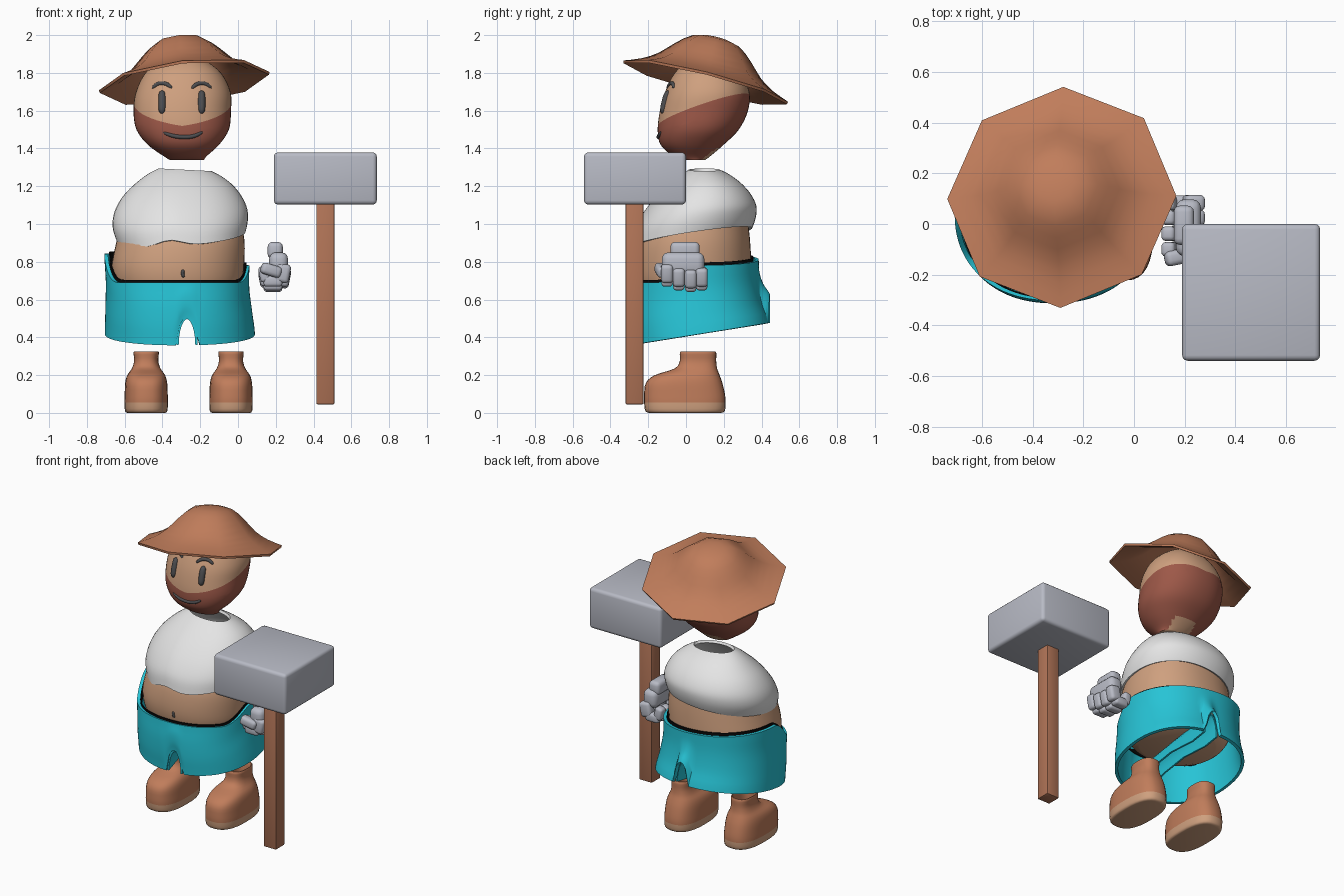
import bpy, bmesh, math
from mathutils import Vector, Matrix
from mathutils.bvhtree import BVHTree

if "Cube" in bpy.data.objects:
    bpy.data.objects.remove(bpy.data.objects["Cube"])


def mat(name, r, g, b):
    m = bpy.data.materials.new(name)
    m.diffuse_color = (r, g, b, 1)
    m.use_nodes = True
    m.node_tree.nodes["Principled BSDF"].inputs["Base Color"].default_value = m.diffuse_color
    return m


LEATHER = mat("leather brown", .53, .205, .105)
WOOD = mat("wood brown", .44, .175, .095)
SKIN = mat("skin", .62, .35, .21)
BEARD = mat("beard red brown", .34, .098, .065)
WHITE = mat("white cloth", .78, .78, .78)
TEAL = mat("teal cloth", .02, .55, .67)
STEEL = mat("steel grey", .48, .495, .56)
DARK = mat("dark grey", .075, .075, .08)
BLACK = mat("black", .003, .003, .003)


def make(name, bm, mats, thick=0, angle=40):
    me = bpy.data.meshes.new(name)
    bm.to_mesh(me)
    bm.free()
    ob = bpy.data.objects.new(name, me)
    bpy.context.collection.objects.link(ob)
    for m in mats:
        me.materials.append(m)
    bpy.ops.object.select_all(action='DESELECT')
    ob.select_set(True)
    bpy.context.view_layer.objects.active = ob
    if thick:
        mod = ob.modifiers.new("thickness", 'SOLIDIFY')
        mod.thickness = thick
        bpy.ops.object.modifier_apply(modifier=mod.name)
    bpy.ops.object.shade_smooth_by_angle(angle=math.radians(angle))
    return ob


def spline(rings, sub):
    """Smooth in-between rings (Catmull-Rom)."""
    out = []
    for i in range(len(rings) - 1):
        p = [rings[max(0, min(len(rings) - 1, i + k))] for k in (-1, 0, 1, 2)]
        for j in range(sub):
            t = j / sub
            out.append([.5 * (2 * b + (c - a) * t + (2 * a - 5 * b + 4 * c - d) * t * t
                              + (3 * b - a - 3 * c + d) * t ** 3) for a, b, c, d in zip(*p)])
    return out + [rings[-1]]


def loft(rings, n=48, p=2.2, sub=4, bottom=False, top=False, zf=None):
    """Rings are (z, x0, x1, y0, y1), listed from bottom to top."""
    bm = bmesh.new()
    rings = spline(rings, sub)
    loops = []
    for k, (z, x0, x1, y0, y1) in enumerate(rings):
        loop = []
        for i in range(n):
            a = 2 * math.pi * i / n
            c, s = math.cos(a), math.sin(a)
            x = (x0 + x1) / 2 + (x1 - x0) / 2 * math.copysign(abs(c) ** (2 / p), c)
            y = (y0 + y1) / 2 + (y1 - y0) / 2 * math.copysign(abs(s) ** (2 / p), s)
            zz = zf(x, y, z, k / (len(rings) - 1)) if zf else z
            loop.append(bm.verts.new((x, y, zz)))
        loops.append(loop)
    for a, b in zip(loops, loops[1:]):
        for i in range(n):
            j = (i + 1) % n
            bm.faces.new((a[i], a[j], b[j], b[i]))
    if bottom:
        bm.faces.new(loops[0][::-1])
    if top:
        bm.faces.new(loops[-1])
    return bm


def box(name, center, size, bevel, m, rot=(0, 0, 0), seg=3):
    bm = bmesh.new()
    bmesh.ops.create_cube(bm, size=1)
    bmesh.ops.scale(bm, vec=size, verts=bm.verts)
    bmesh.ops.bevel(bm, geom=bm.edges[:], offset=bevel, segments=seg, profile=.5, affect='EDGES')
    ob = make(name, bm, [m])
    ob.location, ob.rotation_euler = center, rot
    return ob


def stroke(name, tree, pts, width, m):
    """Rounded line laid on the front of a surface."""
    cu = bpy.data.curves.new(name, 'CURVE')
    cu.dimensions, cu.bevel_depth, cu.bevel_resolution, cu.use_fill_caps = '3D', width, 3, True
    pts = spline(pts, 5)
    sp = cu.splines.new('POLY')
    sp.points.add(len(pts) - 1)
    for i, (x, z) in enumerate(pts):
        hit = tree.ray_cast(Vector((x, -2, z)), Vector((0, 1, 0)))[0]
        sp.points[i].co = (x, hit.y + .15 * width, z, 1)
        t = 2 * i / (len(pts) - 1) - 1
        sp.points[i].radius = max(.3, (1 - t ** 4) ** .5)
    ob = bpy.data.objects.new(name, cu)
    cu.materials.append(m)
    bpy.context.collection.objects.link(ob)


def smooth(a, b, v):
    t = max(0, min(1, (v - a) / (b - a)))
    return t * t * (3 - 2 * t)


# Hat: eight-sided, tilted back and to one side
bm = loft([(0, -.455, .455, -.45, .45), (.035, -.36, .36, -.36, .36), (.085, -.28, .28, -.28, .28),
           (.16, -.205, .205, -.205, .205), (.222, -.125, .125, -.125, .125),
           (.24, -.03, .03, -.03, .03)], n=8, p=2, sub=2, top=True)
tilt = Vector((0, 0, 1)).rotation_difference(Vector((-.112, .253, 1))).to_matrix().to_4x4()
bmesh.ops.transform(bm, matrix=Matrix.Translation((-.285, .105, 1.756)) @ tilt, verts=bm.verts)
make("hat", bm, [LEATHER], .015, 60)

# Head, cut along a beard line that rises to the sides and back
bm = loft([(1.338, -.36, -.18, -.02, .1), (1.36, -.395, -.165, -.07, .13), (1.42, -.478, -.1, -.135, .2),
           (1.50, -.538, -.048, -.15, .28), (1.60, -.553, -.037, -.138, .328),
           (1.70, -.54, -.04, -.11, .335), (1.80, -.49, -.09, -.06, .29),
           (1.87, -.40, -.18, .02, .22), (1.89, -.33, -.25, .08, .15)], bottom=True, top=True)
co = Vector((-.295, -.14, 1.522))
planes = [Vector((.15, -.33, 1)), Vector((-.15, -.33, 1))]
for no in planes:
    bmesh.ops.bisect_plane(bm, geom=bm.verts[:] + bm.edges[:] + bm.faces[:], plane_co=co, plane_no=no)
for f in bm.faces:
    c = f.calc_center_median()
    neck = c.z < 1.339 or (c.z < 1.4 and c.y > .06 and abs(c.x + .28) < .08)
    f.material_index = int((c - co).dot(planes[c.x > co.x]) < 0 and not neck)
tree = BVHTree.FromBMesh(bm)
make("head", bm, [SKIN, BEARD], 0, 60)

# Face
for side, x in (("left", -.402), ("right", -.193)):
    stroke(side + "_eye", tree, [(x, 1.585), (x, 1.645), (x, 1.705)], .02, DARK)
    stroke(side + "_eyebrow", tree, [(x - .052, 1.718), (x - .02, 1.742), (x + .02, 1.742), (x + .052, 1.72)],
           .011, DARK)
stroke("mouth", tree, [(-.395, 1.484), (-.34, 1.466), (-.28, 1.46), (-.23, 1.467), (-.188, 1.487)], .011, DARK)

# Shirt: open shell with a neck hole and a sloping, wavy hem
def shirt_z(x, y, z, s):
    wave = .035 * math.exp(-((x + .36) / .09) ** 2) * smooth(.1, -.15, y)
    hem = .15 * (y + .25) + .08 * (x + .3) - .012 + wave
    return z + (1 - s) ** 2 * hem - s * .05 * (x + .28)


make("shirt", loft([(.90, -.64, .04, -.28, .35), (.98, -.664, .052, -.265, .37), (1.06, -.652, .048, -.22, .372),
                    (1.14, -.605, .018, -.155, .342), (1.21, -.535, -.03, -.085, .29),
                    (1.26, -.47, -.09, -.025, .23), (1.287, -.42, -.14, .015, .18)], p=2.1, zf=shirt_z),
     [WHITE], .018)

# Belly and navel
bm = loft([(.57, -.55, -.08, -.18, .26), (.60, -.61, -.03, -.23, .3), (.68, -.655, .018, -.268, .335),
           (.78, -.668, .032, -.28, .345), (.9, -.645, .035, -.265, .34),
           (1.0, -.62, .02, -.225, .33)], bottom=True)
tree = BVHTree.FromBMesh(bm)
make("belly", bm, [SKIN], 0, 60)
stroke("navel", tree, [(-.287, .718), (-.293, .738), (-.29, .758)], .009, DARK)

# Shorts: scooped waist, sloping hem, notch between the legs
def waist(x, y):
    return .69 + .12 * smooth(-.17, .06, y) - .08 * (x + .3) * smooth(-.2, .05, y)


def shorts_z(x, y, z, s):
    notch = .15 * math.sqrt(max(0, 1 - ((x + .27) / .055) ** 2))
    low = .358 + .16 * (y + .3) + notch
    return low + (waist(x, y) - low) * s


make("shorts", loft([(0, -.705, .09, -.303, .445), (.3, -.702, .075, -.312, .41), (.6, -.7, .06, -.312, .39),
                     (1, -.708, .06, -.302, .385)], n=160, zf=shorts_z), [TEAL], .02)
make("waistband", loft([(0, -.68, .043, -.29, .355), (1, -.682, .045, -.293, .357)], n=96, sub=3,
                       zf=lambda x, y, z, s: waist(x, y) + .014 - .07 * (1 - s)), [BLACK], .006)

# Crotch arch joining the front and back notches
bm = bmesh.new()
rows = []
for y in (-.295, -.1, .1, .3, .415):
    mid = .7 if abs(y - .05) < .2 else 1
    row = []
    for i in range(13):
        a = math.pi * i / 12
        row.append(bm.verts.new((-.27 - .056 * math.cos(a), y,
                                 .508 - .15 * mid * (1 - math.sin(a)) + .16 * (y + .3))))
    rows.append(row)
for a, b in zip(rows, rows[1:]):
    for i in range(12):
        bm.faces.new((a[i], a[i + 1], b[i + 1], b[i]))
make("crotch_arch", bm, [TEAL], .012)

# Boots with pale soles and hollow tops
boot = [(0, -.195, .185, .1), (.01, -.215, .205, .112), (.055, -.222, .21, .115), (.1, -.222, .206, .114),
        (.16, -.212, .192, .111), (.2, -.165, .178, .1), (.235, -.06, .165, .076), (.275, -.033, .16, .064),
        (.32, -.033, .16, .067), (.318, -.018, .146, .056), (.24, -.015, .14, .05)]
for side, x in (("left", -.486), ("right", -.037)):
    bm = loft([(z, x - w, x + w, y0, y1) for z, y0, y1, w in boot], n=32, p=2.6, sub=3, bottom=True, top=True)
    for f in bm.faces:
        f.material_index = int(f.calc_center_median().z < .055)
    make(side + "_boot", bm, [LEATHER, SKIN])

# Curled hand
box("wrist", (.197, -.005, .86), (.08, .155, .09), .025, STEEL)
box("palm", (.215, -.015, .79), (.1, .225, .12), .035, STEEL)
for i, (y, dz) in enumerate(((-.1, .02), (-.038, 0), (.025, -.008), (.083, 0))):
    box(f"finger_{i}_knuckle", (.235, y, .72 + dz), (.08, .064, .1), .02, STEEL, (0, .2, 0))
    box(f"finger_{i}_middle", (.185, y, .678 + dz), (.1, .06, .06), .018, STEEL)
    box(f"finger_{i}_tip", (.14, y, .715 + dz), (.055, .057, .085), .017, STEEL, (0, -.2, 0))
box("thumb", (.175, -.13, .755), (.11, .06, .06), .02, STEEL, (0, .3, .2))

# Hammer
box("hammer_head", (.4625, -.27, 1.241), (.545, .54, .276), .022, STEEL)
box("hammer_handle", (.4625, -.272, .58), (.096, .096, 1.07), .008, WOOD, seg=2)
